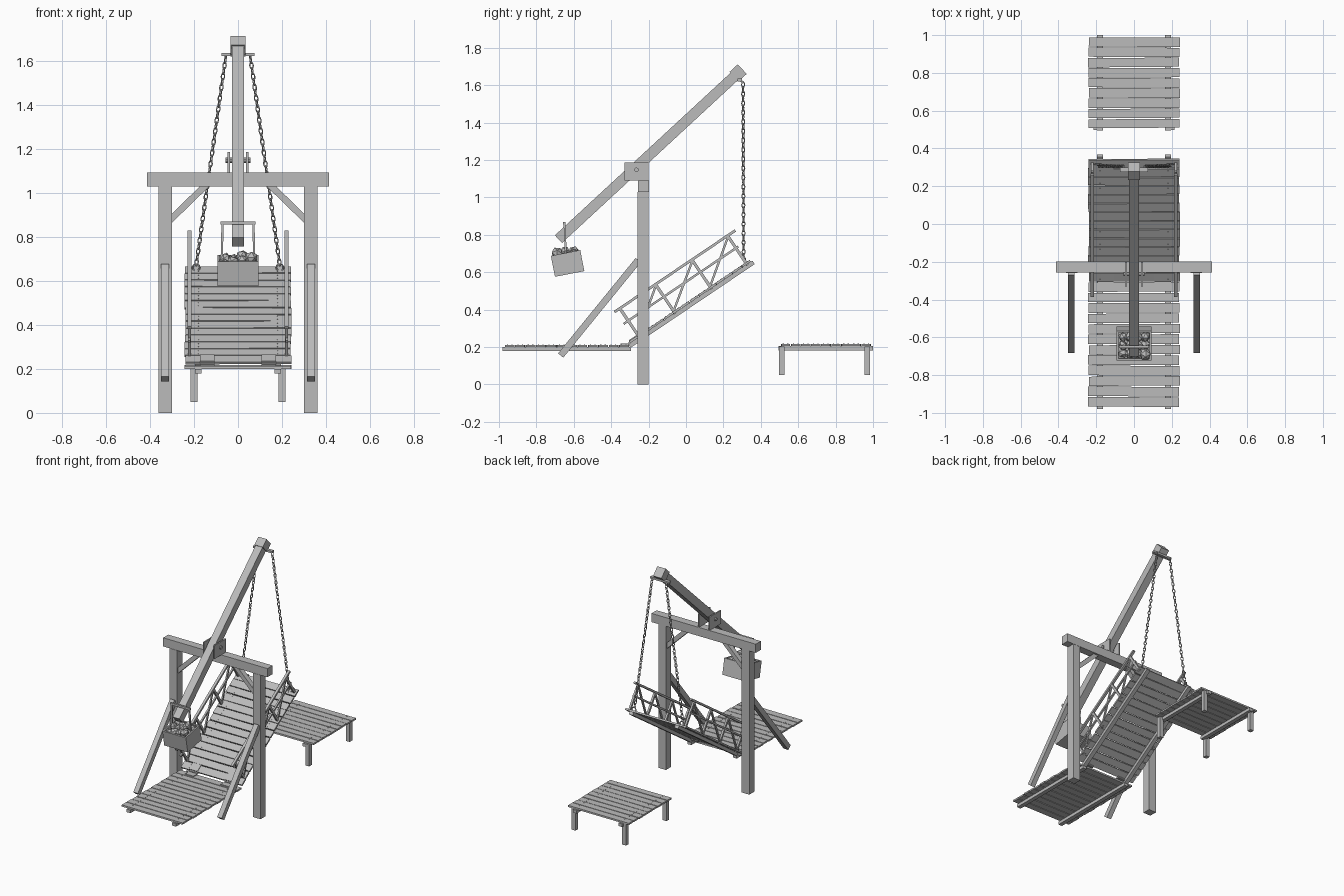
import bpy, bmesh, math, random
from mathutils import Matrix, Vector

random.seed(4)
cube = bpy.data.objects.get("Cube")
if cube:
    bpy.data.objects.remove(cube, do_unlink=True)

grey = bpy.data.materials.new("weathered_grey")
grey.use_nodes = True
GREY = (0.5, 0.5, 0.5, 1)
grey.diffuse_color = GREY
grey.node_tree.nodes["Principled BSDF"].inputs["Base Color"].default_value = GREY

X, Y = Vector((1, 0, 0)), Vector((0, 1, 0))


class Part:
    """Collects boxes, struts and other pieces into one named object."""

    def __init__(self, name, frame=Matrix()):
        self.name, self.frame, self.bm = name, frame, bmesh.new()

    def box(self, centre, size, local=Matrix()):
        m = Matrix.Translation(centre) @ local @ Matrix.Diagonal((*size, 1))
        bmesh.ops.create_cube(self.bm, size=1, matrix=m)

    def strut(self, p, q, side, width, depth):
        p, q = Vector(p), Vector(q)
        along = (q - p).normalized()
        turn = Matrix((side, along, side.cross(along))).transposed().to_4x4()
        self.box((p + q) / 2, (width, (q - p).length, depth), turn)

    def pin(self, centre, radius, length, axis=X, sides=10):
        m = Matrix.Translation(centre) @ axis.to_track_quat('Z', 'Y').to_matrix().to_4x4()
        bmesh.ops.create_cone(self.bm, cap_ends=True, segments=sides, radius1=radius,
                              radius2=radius, depth=length, matrix=m)

    def ring(self, m, radius, wire, stretch=1, segs=10, sides=5):
        """Closed link in the local xz plane, stretched along z."""
        loops = []
        for i in range(segs):
            a = math.tau * i / segs
            loop = []
            for j in range(sides):
                b = math.tau * j / sides
                r = radius + wire * math.cos(b)
                v = Vector((r * math.cos(a), wire * math.sin(b), r * math.sin(a) * stretch))
                loop.append(self.bm.verts.new(m @ v))
            loops.append(loop)
        for i in range(segs):
            a, b = loops[i], loops[(i + 1) % segs]
            for j in range(sides):
                k = (j + 1) % sides
                self.bm.faces.new((a[j], b[j], b[k], a[k]))

    def done(self):
        bmesh.ops.recalc_face_normals(self.bm, faces=self.bm.faces[:])
        mesh = bpy.data.meshes.new(self.name)
        self.bm.to_mesh(mesh)
        self.bm.free()
        mesh.materials.append(grey)
        ob = bpy.data.objects.new(self.name, mesh)
        ob.matrix_world = self.frame
        bpy.context.collection.objects.link(ob)


def deck(name, start, length, count, frame):
    """Uneven planks on two long stringers; plank undersides at local z = 0."""
    planks, beams, nails = (Part(f"{name}_{s}", frame) for s in ("planks", "stringers", "nails"))
    pitch = length / count
    for i in range(count):
        y = start + (i + 0.5) * pitch
        turn = Matrix.Rotation(random.uniform(-0.008, 0.008), 4, 'Z')
        planks.box((random.uniform(-0.003, 0.003), y, 0.006),
                   (0.482, pitch - random.uniform(0.003, 0.008), 0.012), turn)
        for x in (-0.18, 0.18):
            for dy in (-0.012, 0.012):
                nails.pin((x, y + dy, 0.012), 0.003, 0.003, Vector((0, 0, 1)), 6)
    for x in (-0.18, 0.18):
        beams.box((x, start + length / 2, -0.011), (0.03, length + 0.02, 0.022))
    for part in (planks, beams, nails):
        part.done()


# Fixed decks on either side of the gap
deck("near_platform", -0.97, 0.665, 12, Matrix.Translation((0, 0, 0.2)))
deck("far_platform", 0.505, 0.485, 9, Matrix.Translation((0, 0, 0.205)))
legs = Part("far_platform_legs")
for x in (-0.2, 0.2):
    for y in (0.512, 0.97):
        legs.box((x, y, 0.127), (0.03, 0.03, 0.154))
legs.done()

# Raised bridge deck
tilt = Matrix.Translation((0, -0.30, 0.22)) @ Matrix.Rotation(math.radians(34), 4, 'X')
LENGTH = 0.78
deck("bridge", 0, LENGTH, 14, tilt)

# Side railings with posts and diagonals
for side, x in (("right", -0.221), ("left", 0.221)):
    rail = Part(f"{side}_railing", tilt)
    rail.box((x, 0.415, 0.185), (0.018, 0.78, 0.014))
    rail.box((x, 0.4, 0.105), (0.012, 0.74, 0.012))
    posts = [0.06, 0.29, 0.525, 0.755]
    for y in posts:
        rail.box((x, y, 0.09), (0.014, 0.016, 0.19))
    for a, b in zip(posts, posts[1:]):
        rail.strut((x, a, 0.012), (x, b, 0.18), X, 0.01, 0.012)
    rail.done()

# Hinges where the bridge meets the near deck
hinge = Part("hinges")
for x in (-0.14, 0.14):
    hinge.box((x, -0.325, 0.215), (0.065, 0.05, 0.006))
    hinge.pin((x, -0.299, 0.222), 0.009, 0.065)
    hinge.strut((x, -0.305, 0.233), (x, -0.26, 0.263), X, 0.065, 0.006)
hinge.done()

# Gate frame
frame = Part("gate_posts")
braces = Part("gate_braces")
for s in (-1, 1):
    frame.box((s * 0.33, -0.23, 0.515), (0.06, 0.058, 1.03))
    braces.strut((s * 0.332, -0.67, 0.155), (s * 0.332, -0.255, 0.665), X, 0.036, 0.036)
    braces.strut((s * 0.315, -0.23, 0.87), (s * 0.135, -0.23, 1.045), Y, 0.035, 0.03)
frame.done()
braces.done()
beam = Part("gate_crossbeam")
beam.box((0, -0.228, 1.06), (0.825, 0.058, 0.062))
beam.done()

# Pivot cheeks and axle
pivot = Part("boom_pivot")
for s in (-1, 1):
    pivot.box((s * 0.042, -0.265, 1.138), (0.01, 0.13, 0.096))
pivot.pin((0, -0.265, 1.148), 0.012, 0.112)
pivot.done()

# Lifting boom with its end block and chain bar
low, high = Vector((0, -0.682, 0.777)), Vector((0, 0.28, 1.667))
along = (high - low).normalized()
boom = Part("boom")
boom.strut(low, high, X, 0.054, 0.056)
boom.done()
cap = Part("boom_end_block")
cap.strut(high - along * 0.032, high + along * 0.028, X, 0.066, 0.07)
cap.done()
bar = Part("chain_bar")
bar.box((0, 0.287, 1.628), (0.15, 0.024, 0.014))
for s in (-1, 1):
    bar.strut((s * 0.056, 0.287, 1.632), (s * 0.056, 0.305, 1.612), X, 0.01, 0.01)
bar.done()

# Chains from the bar to rings on the bridge tip
LINKS = 38
for side, s in (("right", -1), ("left", 1)):
    chain = Part(f"{side}_chain")
    top, end = Vector((s * 0.056, 0.305, 1.615)), Vector((s * 0.19, 0.308, 0.672))
    aim = (end - top).to_track_quat('Z', 'Y').to_matrix().to_4x4()
    for i in range(LINKS):
        twist = Matrix.Rotation(math.pi / 2 * (i % 2) + 0.4, 4, 'Z')
        spot = Matrix.Translation(top.lerp(end, (i + 0.5) / LINKS))
        chain.ring(spot @ aim @ twist, 0.0085, 0.0028, 1.75)
    chain.ring(Matrix.Translation((s * 0.19, 0.316, 0.66)), 0.016, 0.004)
    chain.box((s * 0.19, 0.322, 0.648), (0.04, 0.03, 0.01), Matrix.Rotation(math.radians(34), 4, 'X'))
    chain.done()

# Counterweight crate, open at the top
hang = Matrix.Translation((0, -0.633, 0.647)) @ Matrix.Rotation(math.radians(11), 4, 'X')
crate = Part("counterweight_crate", hang)
crate.box((0, 0, -0.052), (0.186, 0.16, 0.01))
for s in (-1, 1):
    crate.box((s * 0.088, 0, 0), (0.01, 0.16, 0.114))
    crate.box((0, s * 0.075, 0), (0.186, 0.01, 0.114))
crate.done()

# Rubble filling the crate
rocks = Part("crate_rocks", hang)
for i in range(4):
    for j in range(3):
        spot = Vector((-0.058 + i * 0.039, -0.045 + j * 0.045, random.uniform(0.035, 0.068)))
        spin = Matrix.Rotation(random.uniform(0, 3), 4, Vector((1, random.random(), 0.5)))
        squash = Matrix.Diagonal([random.uniform(0.8, 1.15) for _ in range(3)] + [1])
        bmesh.ops.create_icosphere(rocks.bm, subdivisions=1, radius=0.029,
                                   matrix=Matrix.Translation(spot) @ spin @ squash)
rocks.done()

# Hanger looped over the boom
hanger = Part("crate_hanger")
hanger.box((0, -0.65, 0.862), (0.16, 0.014, 0.014))
for s in (-1, 1):
    hanger.strut((s * 0.07, -0.65, 0.868), (s * 0.074, -0.642, 0.69), X, 0.01, 0.01)
hanger.done()
